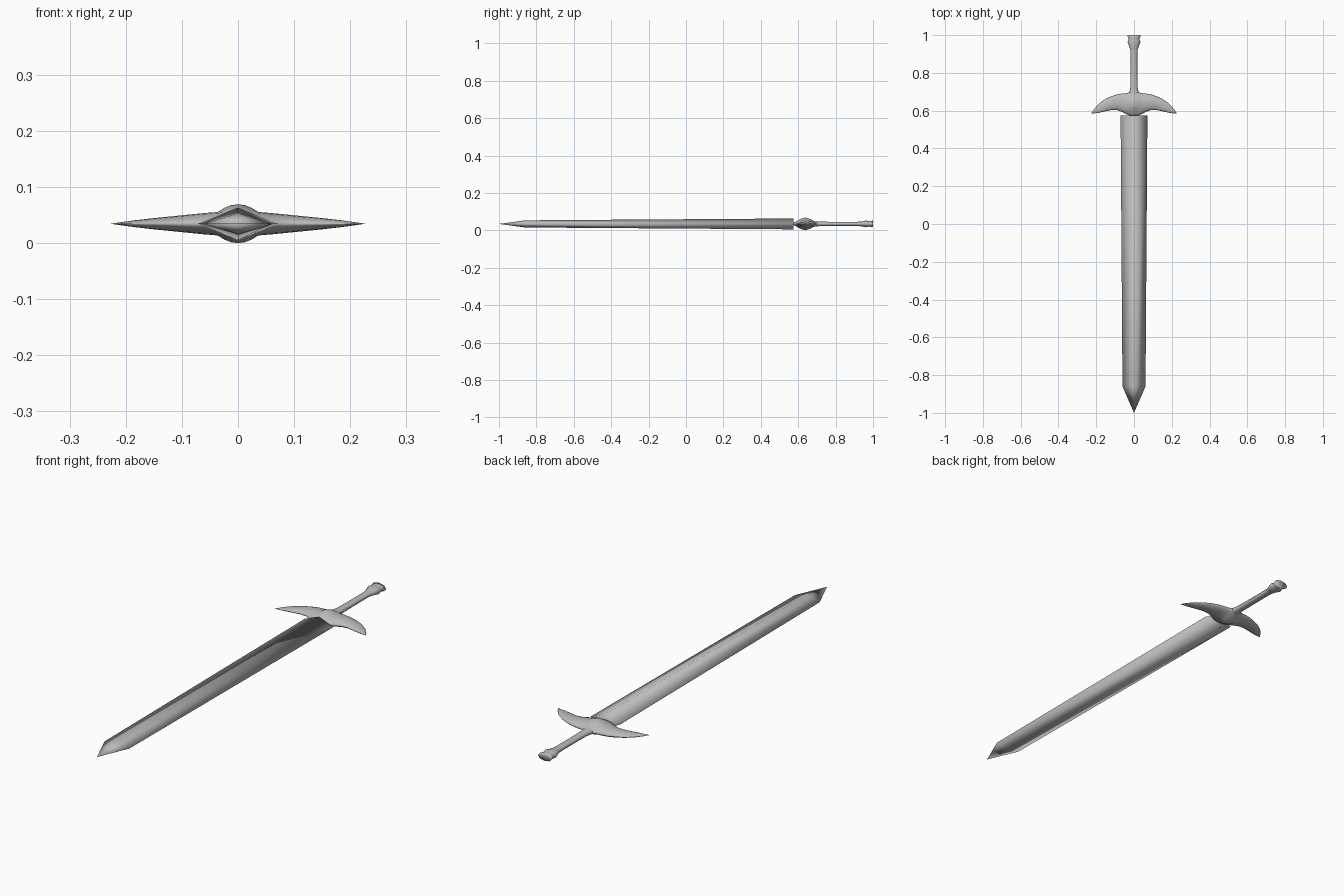
import bpy, bmesh, math
from mathutils import Vector

if "Cube" in bpy.data.objects:
    bpy.data.objects.remove(bpy.data.objects["Cube"])

ZC = 0.0345  # height of the sword's middle plane
steel = bpy.data.materials.new("grey steel")
steel.diffuse_color = (0.5, 0.5, 0.5, 1)
steel.use_nodes = True
steel.node_tree.nodes["Principled BSDF"].inputs["Base Color"].default_value = steel.diffuse_color


def loft(name, rings, caps=True):
    """Skin a list of equal-length rings into one fully smooth part."""
    bm = bmesh.new()
    rows = [[bm.verts.new(p) for p in ring] for ring in rings]
    n = len(rows[0])
    for a, b in zip(rows, rows[1:]):
        for i in range(n):
            j = (i + 1) % n
            bm.faces.new((a[i], a[j], b[j], b[i]))
    if caps:
        bm.faces.new(rows[0])
        bm.faces.new(rows[-1])
    bmesh.ops.remove_doubles(bm, verts=bm.verts, dist=0.0004)
    bmesh.ops.recalc_face_normals(bm, faces=bm.faces)
    for f in bm.faces:
        f.smooth = True
    me = bpy.data.meshes.new(name)
    bm.to_mesh(me)
    bm.free()
    me.materials.append(steel)
    ob = bpy.data.objects.new(name, me)
    bpy.context.collection.objects.link(ob)
    return ob


def ring_y(y, rx, rz, n):
    """Ring across the length of the sword."""
    return [Vector((rx * math.cos(2 * math.pi * i / n), y,
                    ZC + rz * math.sin(2 * math.pi * i / n))) for i in range(n)]


def ring_x(x, lo, hi, t, n=16):
    """Ring across the width of the guard, with a rounded boss in the middle."""
    out = []
    for i in range(n):
        a = 2 * math.pi * i / n
        s = math.sin(a)
        y = (lo + hi) / 2 + (hi - lo) / 2 * math.cos(a)
        r2 = (x * x + (y - 0.637) ** 2) / 0.036 ** 2
        h = t * abs(s) ** 1.3 + 0.0125 * max(0, 1 - r2)
        out.append(Vector((x, y, ZC + math.copysign(h, s))))
    return out


# Blade: diamond section, straight taper, pointed tip
loft("blade", [ring_y(y, rx, rz, 4) for y, rx, rz in (
    (0.574, 0.071, 0.029), (-0.86, 0.061, 0.019), (-1.0, 0, 0))])

# Crossguard: winged shape, half profile mirrored (x, front edge, back edge, half thickness)
half = [(0.0, 0.571, 0.706, 0.022), (0.012, 0.572, 0.704, 0.022),
        (0.024, 0.575, 0.698, 0.0215), (0.036, 0.579, 0.693, 0.021),
        (0.06, 0.592, 0.691, 0.019), (0.085, 0.602, 0.687, 0.0165),
        (0.115, 0.604, 0.678, 0.0135), (0.15, 0.597, 0.663, 0.010),
        (0.185, 0.589, 0.638, 0.006), (0.21, 0.586, 0.610, 0.0025),
        (0.226, 0.584, 0.586, 0.0003)]
stations = [(-x, a, b, t) for x, a, b, t in reversed(half[1:])] + half
loft("crossguard", [ring_x(*s) for s in stations])

# Grip: slim flattened rod flaring into the guard
loft("grip", [ring_y(y, rx, rz, 8) for y, rx, rz in (
    (0.67, 0.032, 0.015), (0.70, 0.024, 0.013), (0.72, 0.019, 0.012),
    (0.80, 0.018, 0.011), (0.90, 0.018, 0.011), (0.92, 0.019, 0.0115))], caps=False)

# Pommel: bulb, neck and flared end with a hollow in the middle
loft("pommel", [ring_y(y, rx, rz, 8) for y, rx, rz in (
    (0.92, 0.019, 0.0115), (0.94, 0.025, 0.013), (0.963, 0.034, 0.018),
    (0.975, 0.029, 0.015), (0.984, 0.029, 0.015), (1.0, 0.036, 0.018),
    (0.990, 0, 0))], caps=False)
